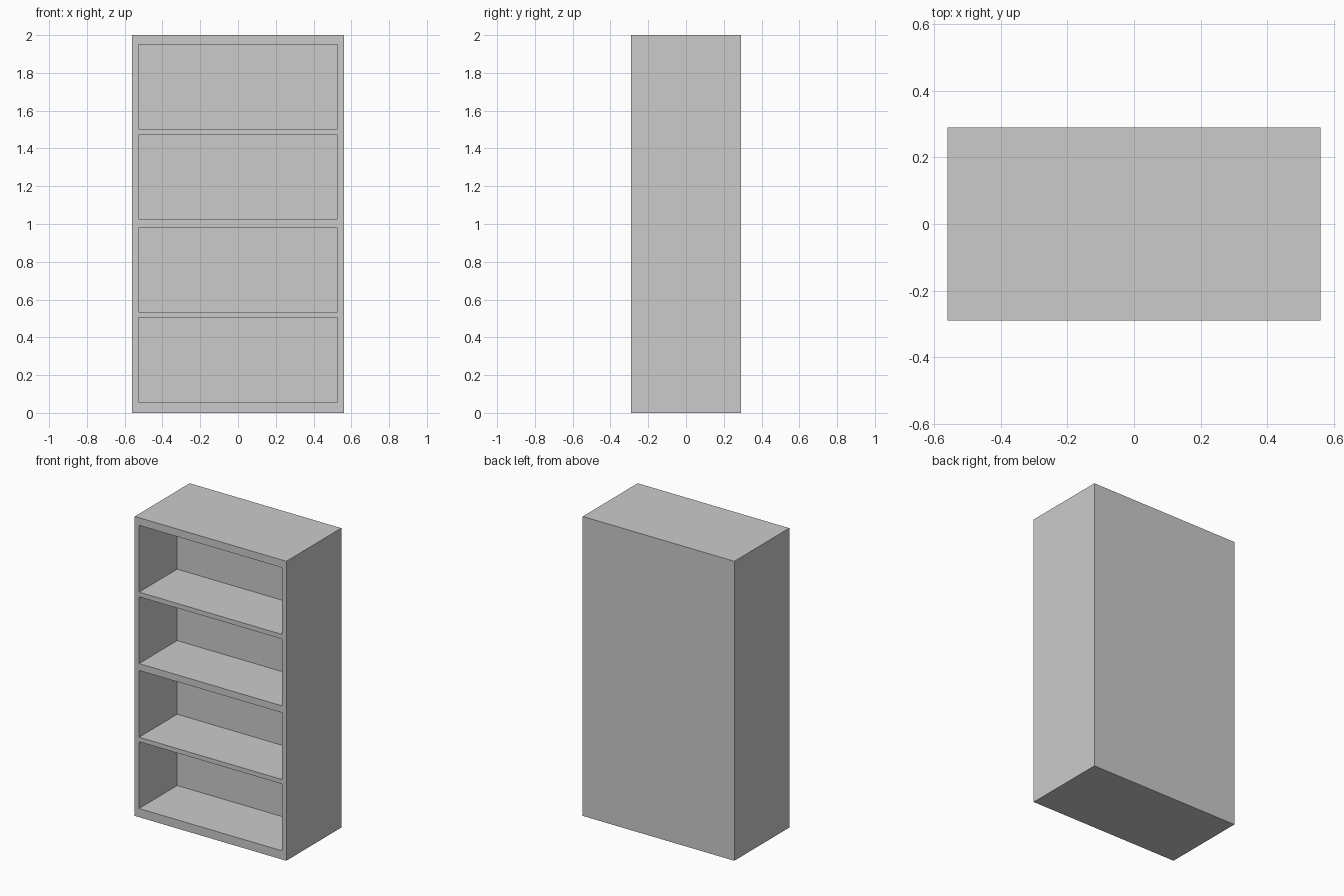
import bpy

if "Cube" in bpy.data.objects:
    bpy.data.objects.remove(bpy.data.objects["Cube"])

W, D, H = 1.12, 0.58, 2.0
OPEN_W, OPEN_H, RECESS = 1.055, 0.446, 0.402
FLOORS = (0.058, 0.503, 0.981, 1.503)
FLOORS = (0.058, 0.503 + 0.031, 1.026, 1.503)


def box(name, lo, hi):
    """Axis-aligned box between two corners."""
    bpy.ops.mesh.primitive_cube_add(size=1, location=[(a + b) / 2 for a, b in zip(lo, hi)])
    ob = bpy.context.object
    ob.name = name
    ob.scale = [b - a for a, b in zip(lo, hi)]
    bpy.ops.object.transform_apply(location=True, rotation=False, scale=True)
    return ob


# solid bookcase body
body = box("bookcase_body", (-W / 2, -D / 2, 0), (W / 2, D / 2, H))

# four open compartments cut into the front
for i, z in enumerate(FLOORS):
    cutter = box(f"compartment_cutter_{i + 1}",
                 (-OPEN_W / 2, -D / 2 - 0.1, z),
                 (OPEN_W / 2, -D / 2 + RECESS, z + OPEN_H))
    cutter.hide_render = True
    cutter.display_type = 'WIRE'
    mod = body.modifiers.new(f"compartment_{i + 1}", 'BOOLEAN')
    mod.operation = 'DIFFERENCE'
    mod.solver = 'EXACT'
    mod.object = cutter
